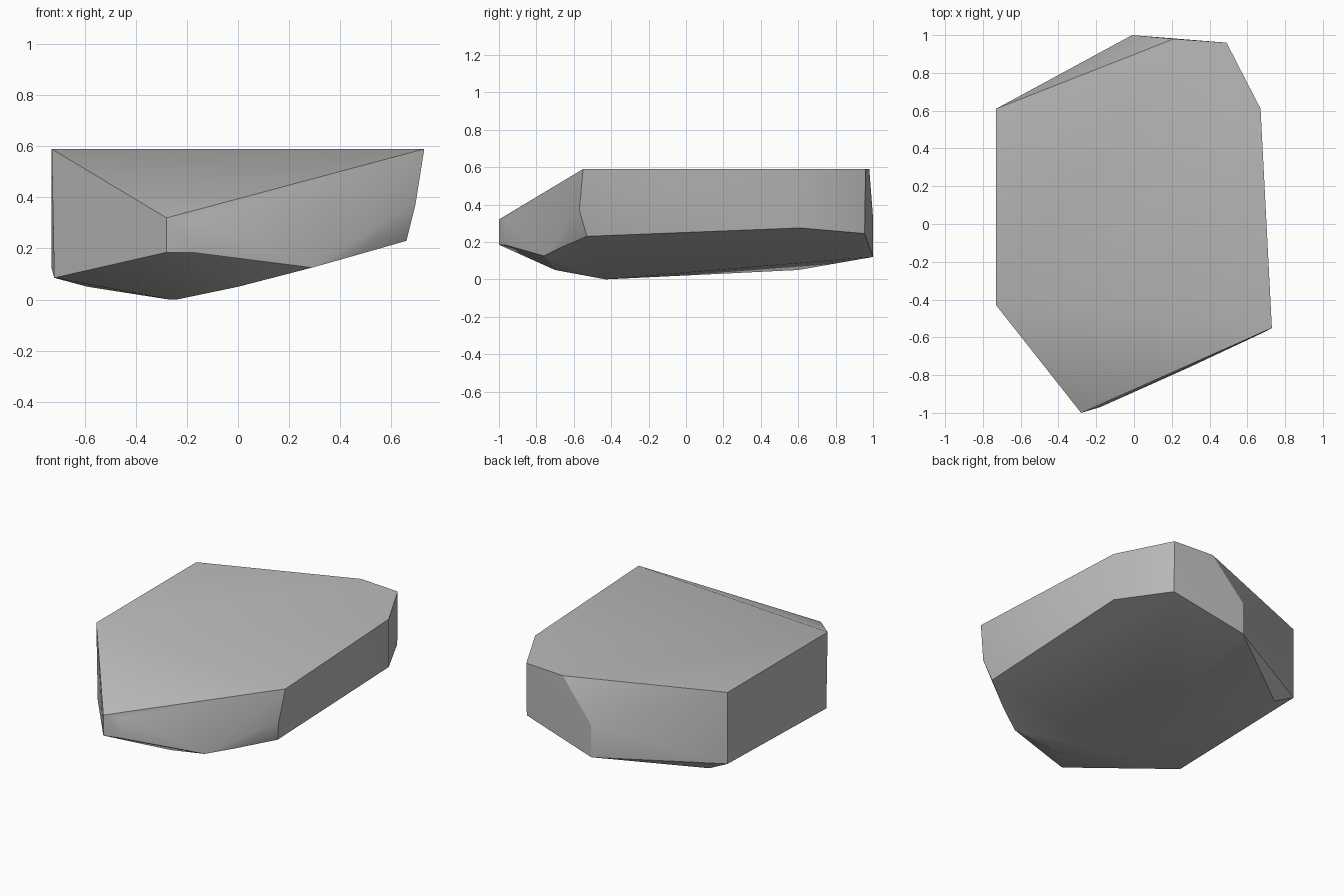
import bpy
import bmesh
import math

default_cube = bpy.data.objects.get("Cube")
if default_cube:
    bpy.data.objects.remove(default_cube, do_unlink=True)


def make_material(name, value):
    material = bpy.data.materials.new(name)
    material.use_nodes = True
    colour = (value, value, value, 1)
    material.diffuse_color = colour
    material.node_tree.nodes["Principled BSDF"].inputs["Base Color"].default_value = colour
    return material


def ring(outline, height):
    """Place a flat outline at one height."""
    return [(x, y, height) for x, y in outline]


def build_hull(name, corners, material):
    """Wrap a convex chiselled solid around its corner points."""
    bm = bmesh.new()
    for corner in corners:
        bm.verts.new(corner)
    result = bmesh.ops.convex_hull(bm, input=bm.verts[:])
    unused = {v for v in result["geom_interior"] + result["geom_unused"]
              if isinstance(v, bmesh.types.BMVert)}
    bmesh.ops.delete(bm, geom=list(unused), context="VERTS")
    # Merge the triangles of each flat facet
    bmesh.ops.dissolve_limit(bm, angle_limit=math.radians(1),
                             verts=bm.verts[:], edges=bm.edges[:])
    bmesh.ops.recalc_face_normals(bm, faces=bm.faces[:])
    mesh = bpy.data.meshes.new(name)
    bm.to_mesh(mesh)
    bm.free()
    mesh.materials.append(material)
    rock = bpy.data.objects.new(name, mesh)
    bpy.context.collection.objects.link(rock)
    return rock


# Flat upper surface
top = ring([(-.73, .61), (-.73, -.43), (.73, -.55),
            (.67, .61), (.49, .96), (.21, .98)], .59)

# Blunt front nose, an upright facet reaching forward
nose_outline = [(-.28, -1), (-.18, -.97)]
nose = ring(nose_outline, .32) + ring(nose_outline, .185)

# Upright back corner
back_corner = [(-.01, 1, .33), (-.01, 1, .12)]

# Lower rim of the side walls
rim = [(.695, -.57, .37), (.66, -.53, .23), (.67, .61, .275), (.49, .955, .245),
       (-.73, .61, .12), (-.72, -.43, .085), (.29, -.76, .125), (.45, -.67, .17)]

# Shallow rounded underside
underside = [(-.27, -.43, 0), (-.24, -.43, 0), (-.59, .6, .05), (0, -.7, .05)]

stone = make_material("grey stone", .5)
rock = build_hull("rock", top + nose + back_corner + rim + underside, stone)

# Soft shading with crisp chiselled edges
bpy.ops.object.select_all(action="DESELECT")
rock.select_set(True)
bpy.context.view_layer.objects.active = rock
bpy.ops.object.shade_smooth_by_angle(angle=math.radians(30))
